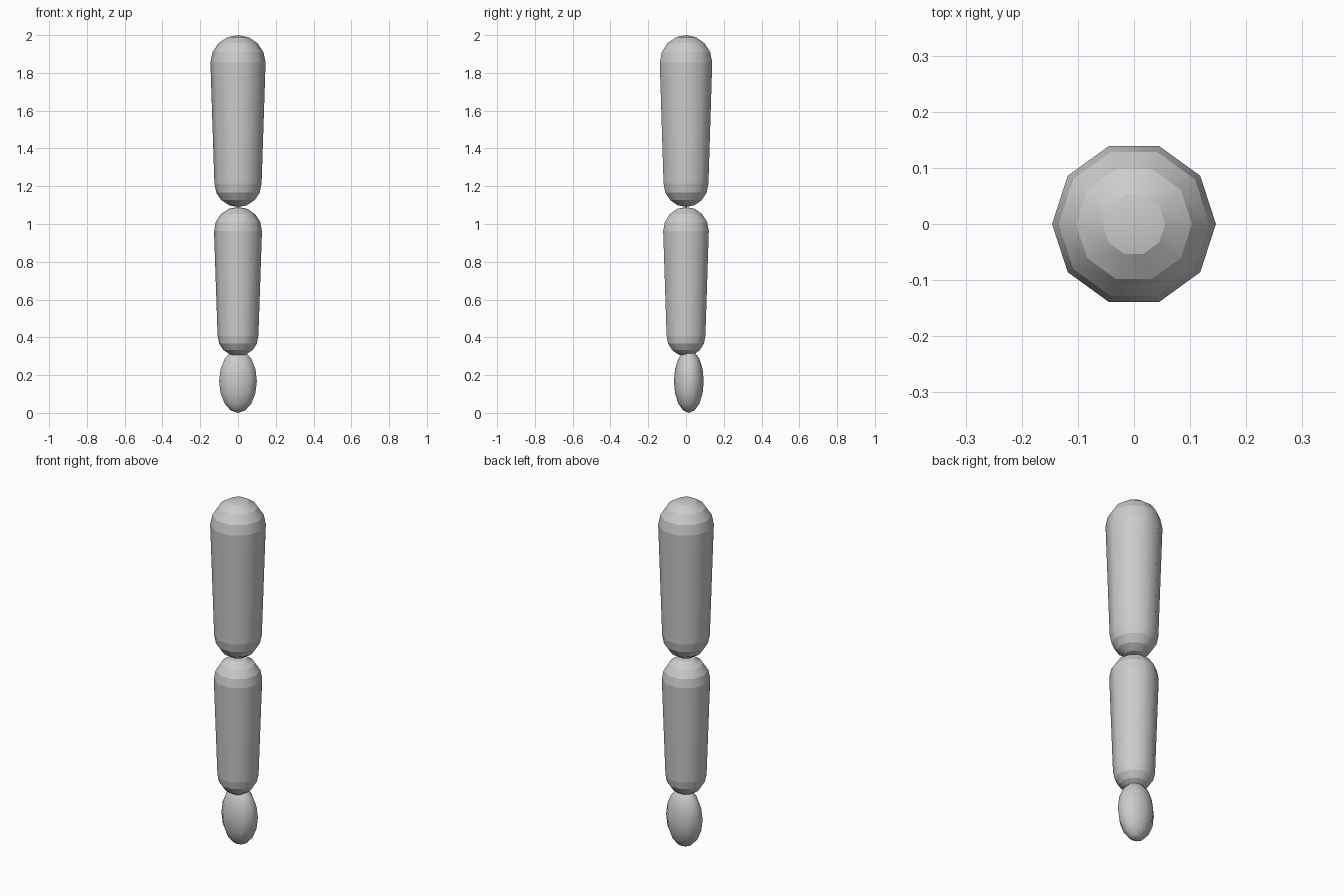
import bpy
import bmesh
from math import sin, cos, pi

SIDES = 10
STEPS = 4  # rings per quarter round

cube = bpy.data.objects.get("Cube")
if cube:
    bpy.data.objects.remove(cube, do_unlink=True)

grey = bpy.data.materials.new("plain grey")
grey.use_nodes = True
colour = (0.6, 0.6, 0.6, 1)
grey.diffuse_color = colour
grey.node_tree.nodes["Principled BSDF"].inputs["Base Color"].default_value = colour


def finish(bm, name, location=(0, 0, 0)):
    for face in bm.faces:
        face.smooth = True
    bmesh.ops.recalc_face_normals(bm, faces=bm.faces)
    mesh = bpy.data.meshes.new(name)
    bm.to_mesh(mesh)
    bm.free()
    mesh.materials.append(grey)
    obj = bpy.data.objects.new(name, mesh)
    obj.location = location
    bpy.context.collection.objects.link(obj)
    return obj


def tapered_capsule(name, bottom, top, r_bottom, r_top):
    """Limb segment with round ends, smooth around and creased between rings."""
    angles = [i * pi / 2 / STEPS for i in range(1, STEPS + 1)]
    profile = [(r_bottom * sin(a), bottom + r_bottom * (1 - cos(a))) for a in angles]
    profile += [(r_top * sin(a), top - r_top * (1 - cos(a))) for a in reversed(angles)]
    bm = bmesh.new()
    rings = [[bm.verts.new((r * cos(2 * pi * k / SIDES), r * sin(2 * pi * k / SIDES), z))
              for k in range(SIDES)] for r, z in profile]
    low_pole = bm.verts.new((0, 0, bottom))
    high_pole = bm.verts.new((0, 0, top))
    for k in range(SIDES):
        n = (k + 1) % SIDES
        bm.faces.new((low_pole, rings[0][n], rings[0][k]))
        bm.faces.new((high_pole, rings[-1][k], rings[-1][n]))
        for a, b in zip(rings, rings[1:]):
            bm.faces.new((a[k], a[n], b[n], b[k]))
    # Crease the level edges
    for edge in bm.edges:
        if abs(edge.verts[0].co.z - edge.verts[1].co.z) < 1e-5:
            edge.smooth = False
    return finish(bm, name)


# Arm segments
tapered_capsule("upper_arm", 1.09, 2.0, 0.125, 0.146)
tapered_capsule("forearm", 0.30, 1.09, 0.108, 0.127)

# Flattened hand
bm = bmesh.new()
bmesh.ops.create_uvsphere(bm, u_segments=SIDES, v_segments=2 * STEPS, radius=1)
bmesh.ops.scale(bm, vec=(0.105, 0.079, 0.168), verts=bm.verts)
finish(bm, "hand", (0, 0.015, 0.168))
